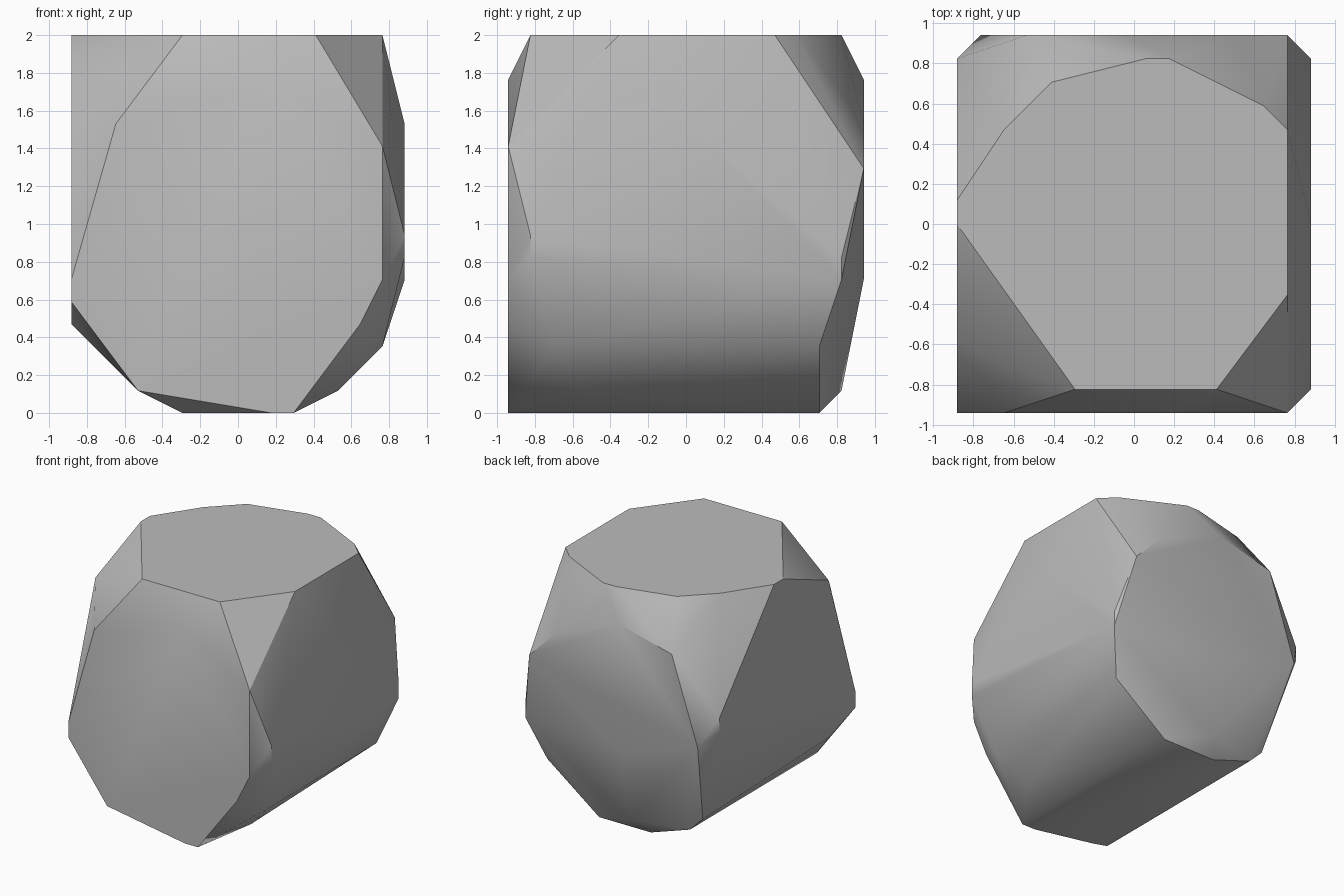
import bpy
import bmesh
from mathutils import Vector

default = bpy.data.objects.get("Cube")
if default:
    bpy.data.objects.remove(default, do_unlink=True)

# The boulder's corners sit on a regular lattice
STEP = 2 / 17
ORIGIN = Vector((7.5, 8, 0))
X, Y, Z = range(3)


def outline(axis, level, pairs):
    """Lift a flat outline onto the plane where the given axis equals level."""
    corners = []
    for pair in pairs:
        corner = list(pair)
        corner.insert(axis, level)
        corners.append(corner)
    return corners


# Six flat facets, each given by its outline
top = outline(Z, 17, [(0, 8), (0, 9), (2, 12), (4, 14), (8, 15), (9, 15),
                      (13, 13), (14, 12), (14, 5), (11, 1), (5, 1)])
bottom = outline(Z, 0, [(10, 14), (6, 14), (5, 13), (5, 1)])
front = outline(Y, 0, [(9, 15), (14, 12), (14, 6), (13, 4), (10, 0),
                       (9, 0), (3, 1), (0, 5), (0, 6), (2, 13)])
back = outline(Y, 16, [(3, 14), (7, 15), (12, 13), (14, 11), (7, 6), (1, 8)])
left = outline(X, 15, [(1, 7), (1, 8), (8, 13), (15, 7), (15, 6)])
right = outline(X, 0, [(3, 4), (3, 15), (6, 16), (15, 10), (15, 9)])

# Worn corners between the lower facets
worn = [(12, 3, 1), (14, 2, 3), (14, 14, 3), (3, 14, 1), (2, 14, 2), (7, 15, 1)]

# Wrap all facets in one convex skin and merge the coplanar triangles
bm = bmesh.new()
for corner in top + bottom + front + back + left + right + worn:
    bm.verts.new((Vector(corner) - ORIGIN) * STEP)
bmesh.ops.convex_hull(bm, input=bm.verts[:])
loose = [v for v in bm.verts if not v.link_faces]
bmesh.ops.delete(bm, geom=loose, context="VERTS")
bmesh.ops.dissolve_limit(bm, angle_limit=0.002, verts=bm.verts[:], edges=bm.edges[:])
bmesh.ops.recalc_face_normals(bm, faces=bm.faces[:])
mesh = bpy.data.meshes.new("boulder")
bm.to_mesh(mesh)
bm.free()

# Plain stone colour
stone = bpy.data.materials.new("stone grey")
stone.use_nodes = True
colour = (0.5, 0.5, 0.5, 1)
stone.diffuse_color = colour
for node in stone.node_tree.nodes:
    if node.type == "BSDF_PRINCIPLED":
        node.inputs["Base Color"].default_value = colour
mesh.materials.append(stone)

boulder = bpy.data.objects.new("boulder", mesh)
bpy.context.collection.objects.link(boulder)

# Soft shading on the shallow bevels, crisp edges around the facets
bpy.ops.object.select_all(action="DESELECT")
boulder.select_set(True)
bpy.context.view_layer.objects.active = boulder
bpy.ops.object.shade_smooth_by_angle()
